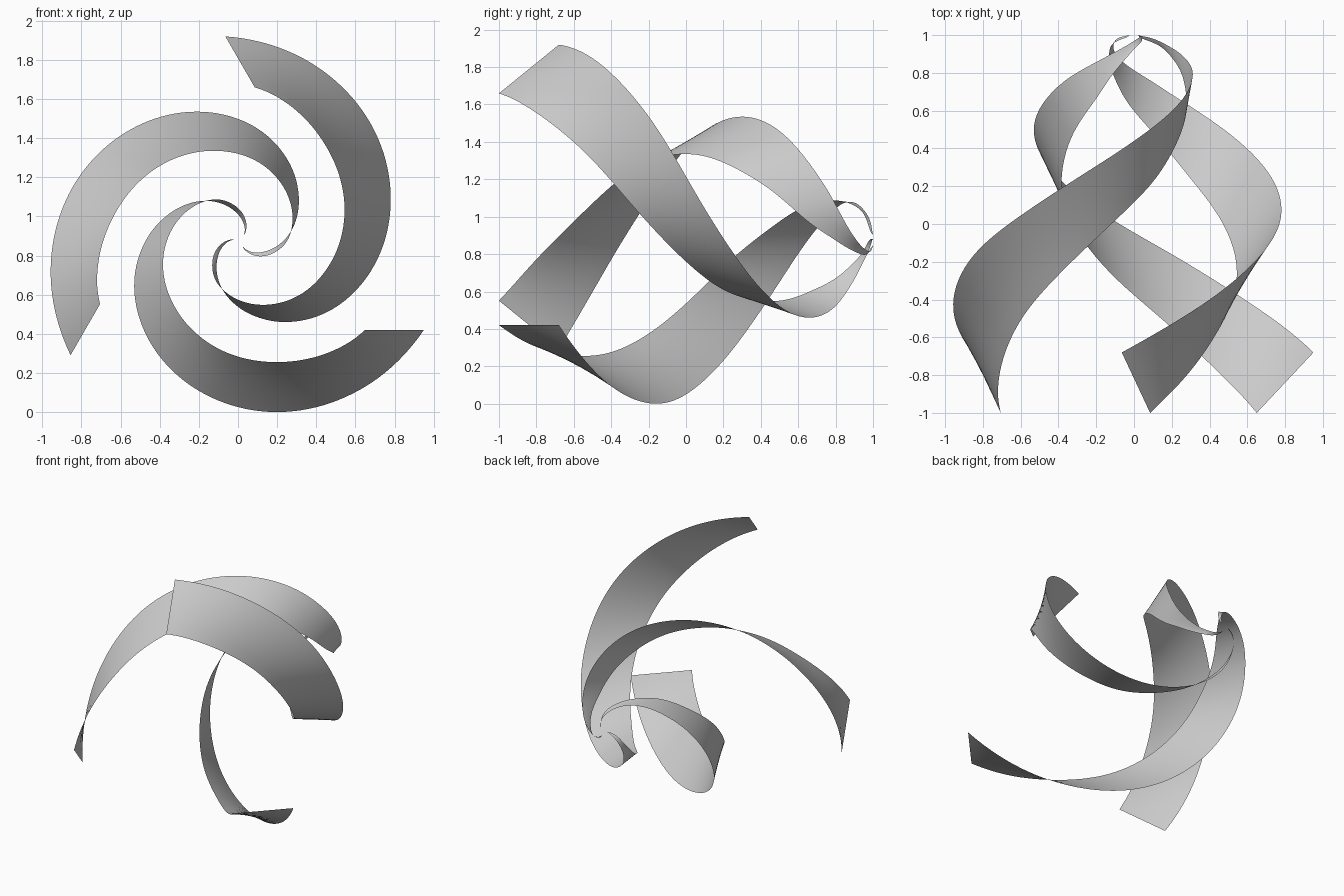
import bpy, bmesh, math
from mathutils import Vector

if "Cube" in bpy.data.objects:
    bpy.data.objects.remove(bpy.data.objects["Cube"])

CX, CZ = 0.01, 0.877      # spiral axis, parallel to y
START = math.radians(-25.9)
STEPS, ACROSS = 120, 6

# Edge profiles: (degrees travelled, radius from axis, y)
OUTER = [(0, 1.045, -.68), (24.8, .98, -.43), (51.9, .897, -.16), (79.5, .796, .08),
         (105.5, .694, .30), (131.3, .586, .50), (155.2, .476, .66), (176.2, .38, .775),
         (207.6, .25, .89), (230, .165, .95), (250, .105, .983), (280, .033, 1.0)]
INNER = [(9.6, .786, -1.0), (16.8, .764, -.91), (47.1, .65, -.55), (78.1, .556, -.26),
         (107.1, .479, -.01), (136.3, .413, .22), (165.5, .347, .46), (195.3, .283, .66),
         (215, .24, .80), (234, .185, .90), (250, .138, .95), (280, .045, .99)]


def sample(table, t):
    """Smooth (cubic Hermite) lookup of radius and y at angle t."""
    n = len(table)

    def slope(i, k):
        a, b = table[max(i - 1, 0)], table[min(i + 1, n - 1)]
        return (b[k] - a[k]) / (b[0] - a[0])

    i = max(j for j in range(n - 1) if table[j][0] <= t + 1e-6)
    a, b = table[i], table[i + 1]
    h = b[0] - a[0]
    u = (t - a[0]) / h
    return [(2*u**3 - 3*u**2 + 1) * a[k] + (u**3 - 2*u**2 + u) * h * slope(i, k)
            + (3*u**2 - 2*u**3) * b[k] + (u**3 - u**2) * h * slope(i + 1, k) for k in (1, 2)]


def edge_point(table, s, turn):
    t0, t1 = table[0][0], table[-1][0]
    t = t0 + (t1 - t0) * s
    r, y = sample(table, t)
    ang = START + turn - math.radians(t)
    return Vector((CX + r * math.cos(ang), y, CZ + r * math.sin(ang)))


def spiral_blade(name, turn):
    bm = bmesh.new()
    rows = []
    for i in range(STEPS + 1):
        a = edge_point(OUTER, i / STEPS, turn)
        b = edge_point(INNER, i / STEPS, turn)
        rows.append([bm.verts.new(a.lerp(b, j / ACROSS)) for j in range(ACROSS + 1)])
    for p, q in zip(rows, rows[1:]):
        for j in range(ACROSS):
            bm.faces.new((p[j], p[j + 1], q[j + 1], q[j])).smooth = True
    mesh = bpy.data.meshes.new(name)
    bm.to_mesh(mesh)
    bm.free()
    bpy.context.collection.objects.link(bpy.data.objects.new(name, mesh))


# Three identical blades around the axis
for k in range(3):
    spiral_blade(f"spiral_blade_{k + 1}", k * math.tau / 3)
